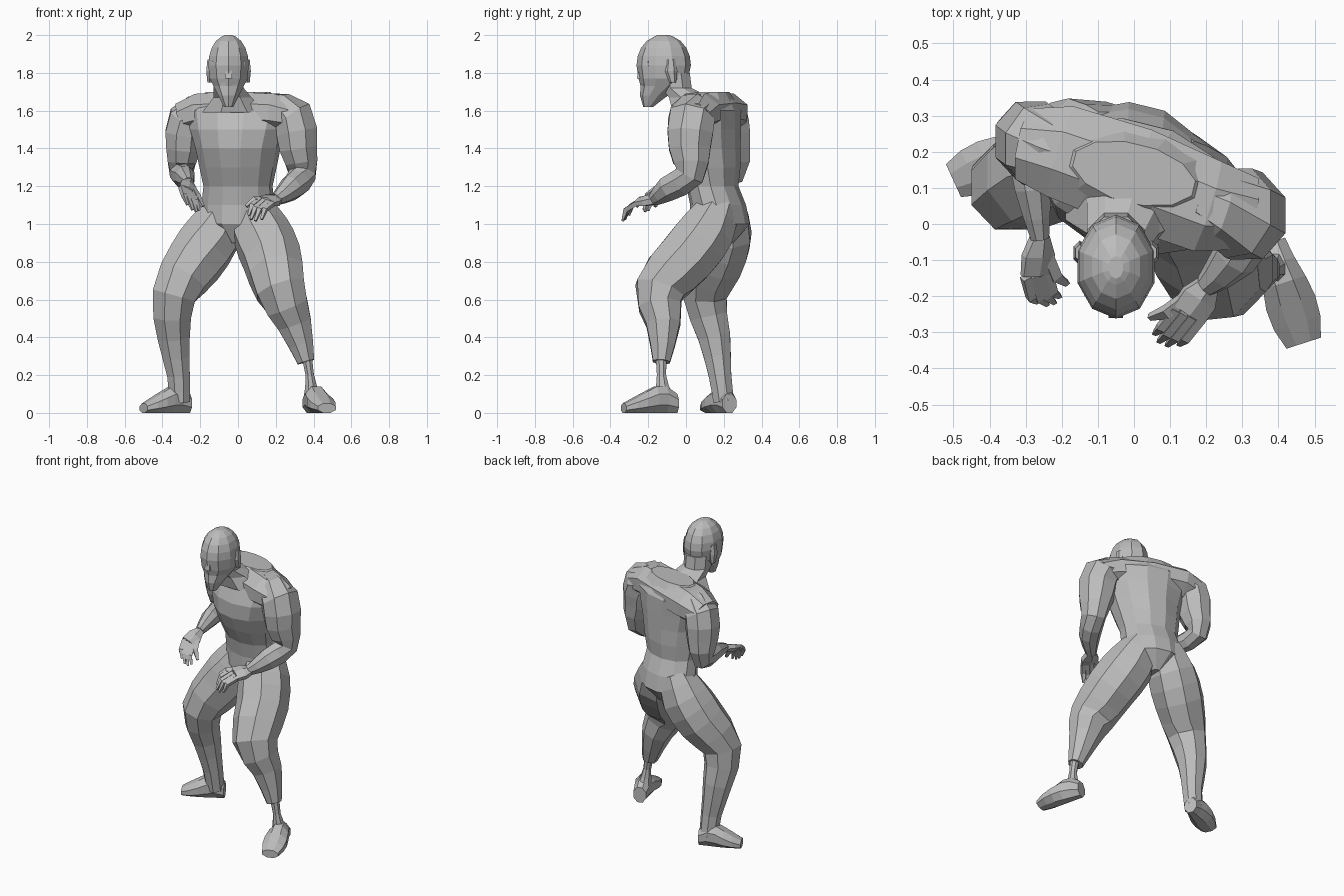
import bpy
import bmesh
from math import cos, sin, pi
from mathutils import Vector

cube = bpy.data.objects.get("Cube")
if cube:
    bpy.data.objects.remove(cube, do_unlink=True)

grey = bpy.data.materials.new("plain_grey")
grey.use_nodes = True
grey.diffuse_color = (.5, .5, .5, 1)
shader = grey.node_tree.nodes["Principled BSDF"]
shader.inputs["Base Color"].default_value = grey.diffuse_color

X_AXIS = Vector((1, 0, 0))
Z_AXIS = Vector((0, 0, 1))
BODY_SIDE = Vector((.97, -.24, 0))
HEAD_X = -.05


def loft(name, sections, side=X_AXIS, axis=None, sides=8):
    """Skin rings given as (centre, half width, half depth) along a path."""
    bm = bmesh.new()
    centres = [Vector(centre) for centre, width, depth in sections]
    grow = 1 / cos(pi / sides)
    last = len(centres) - 1
    rings = []
    for i, (centre, width, depth) in enumerate(sections):
        along = axis or centres[min(i + 1, last)] - centres[max(i - 1, 0)]
        along = along.normalized()
        across = (side - along * side.dot(along)).normalized()
        forward = along.cross(across)
        ring = []
        for k in range(sides):
            angle = 2 * pi * (k + .5) / sides
            offset = across * cos(angle) * width + forward * sin(angle) * depth
            ring.append(bm.verts.new(centres[i] + offset * grow))
        rings.append(ring)
    for low, high in zip(rings, rings[1:]):
        for k in range(sides):
            n = (k + 1) % sides
            bm.faces.new((low[k], low[n], high[n], high[k]))
    bm.faces.new(rings[0])
    bm.faces.new(rings[-1])
    bmesh.ops.recalc_face_normals(bm, faces=bm.faces)
    mesh = bpy.data.meshes.new(name)
    bm.to_mesh(mesh)
    bm.free()
    mesh.materials.append(grey)
    obj = bpy.data.objects.new(name, mesh)
    bpy.context.collection.objects.link(obj)


def limb(name, joints, depth_ratio=1.1):
    """Muscled limb: one smooth curve through joints of (x, y, z, radius)."""
    points = [Vector(joint) for joint in joints]
    last = len(points) - 1
    sections = []
    for i in range(last):
        a, b = points[i], points[i + 1]
        leave = (b - points[max(i - 1, 0)]) / 2
        arrive = (points[min(i + 2, last)] - a) / 2
        for t in (0, .5):
            u = 1 - t
            sections.append(a * (u * u * (1 + 2 * t)) + b * (t * t * (1 + 2 * u))
                            + leave * (t * u * u) - arrive * (t * t * u))
    sections.append(points[-1])
    loft(name, [(p.xyz, p.w, p.w * depth_ratio) for p in sections])


def foot(name, heel, toe):
    """Flat-soled foot, highest over the ankle and broad at the toes."""
    heel, toe = Vector(heel), Vector(toe)
    direction = toe - heel
    heights = (.1, .14, .14, .11, .08, .05)
    sections = []
    for i, height in enumerate(heights):
        t = i / (len(heights) - 1)
        width = .04 + .025 * sin(pi * t ** 1.5) + .01 * t
        sections.append((heel + direction * t + Z_AXIS * height / 2, width, height / 2))
    loft(name, sections, side=direction.cross(Z_AXIS), axis=direction)


def hand(label, wrist, knuckles, tips, spread):
    """Tapered palm, four bent fingers and a thumb."""
    wrist, knuckles = Vector(wrist), Vector(knuckles)
    tips, spread = Vector(tips), Vector(spread)
    width = spread.length
    curl = tips - knuckles
    middle = wrist.lerp(knuckles, .5)
    loft(label + "_palm", [(wrist, width / 2, width / 2), (middle, width, width / 2),
                           (knuckles, width, width / 3)], side=spread, sides=6)

    def digit(part, base, tip, thickness):
        bend = base.lerp(tip, .5) + (knuckles - wrist) * .2 + Z_AXIS * thickness
        loft(label + part, [(base, thickness, thickness), (bend, thickness, thickness),
                            (tip, thickness / 2, thickness / 2)], side=spread, sides=4)

    for i, length in enumerate((.85, 1, 1, .85)):
        base = knuckles + spread * (i / 2 - .75)
        digit(f"_finger_{i + 1}", base, base + curl * length, .012)
    digit("_thumb", middle - spread / 2, knuckles - spread * 1.6 + curl / 2, .015)


# Torso in even steps from crotch to shoulders, turned slightly to its right
torso_rows = ((.17, .04, .08), (.18, .19, .15), (.17, .19, .14), (.14, .18, .13),
              (.12, .2, .16), (.1, .22, .18), (.1, .25, .18), (.12, .27, .16),
              (.14, .17, .08))
loft("torso", [((0, y, .9 + i / 10), width, depth)
               for i, (y, width, depth) in enumerate(torso_rows)],
     side=BODY_SIDE, axis=Z_AXIS, sides=12)

# Shoulder yoke joining both deltoids across the upper back
loft("shoulder_yoke", [((-.3, .22, 1.56), .08, .1), ((-.2, .2, 1.59), .1, .13),
                       ((0, .13, 1.6), .1, .14), ((.2, .05, 1.59), .1, .13),
                       ((.32, .03, 1.56), .08, .1)], side=Z_AXIS)

# Sloping neck with a wide base
loft("neck", [((-.02, .07, 1.59), .17, .14), ((-.03, .02, 1.67), .1, .11),
              ((HEAD_X, -.05, 1.72), .08, .08), ((HEAD_X, -.06, 1.8), .08, .08)],
     axis=Z_AXIS)

# Head: narrow bearded jaw below a rounded skull
head = [((HEAD_X, -.2, 1.62), .025, .025), ((HEAD_X, -.17, 1.68), .055, .07),
        ((HEAD_X, -.13, 1.73), .08, .105), ((HEAD_X, -.12, 1.77), .1, .125)]
for step in range(5):
    angle = step * pi / 10
    head.append(((HEAD_X, -.118, 1.84 + .16 * sin(angle)),
                 .107 * cos(angle) ** .9, .137 * cos(angle) ** .9))
head.append(((HEAD_X, -.12, 2), .02, .03))
loft("head", head, axis=Z_AXIS, sides=10)
loft("nose", [((HEAD_X, -.235, 1.77), .02, .025), ((HEAD_X, -.235, 1.85), .01, .01)],
     axis=Z_AXIS, sides=4)
loft("moustache", [((HEAD_X, -.21, 1.73), .045, .025),
                   ((HEAD_X, -.22, 1.77), .03, .025)], axis=Z_AXIS, sides=6)
for label, s in (("left", 1), ("right", -1)):
    loft(label + "_brow", [((HEAD_X + s * .01, -.24, 1.84), .012, .012),
                           ((HEAD_X + s * .08, -.19, 1.85), .012, .012)],
         side=Z_AXIS, sides=4)
    ear_x = HEAD_X + s * .1
    loft(label + "_ear", [((ear_x, -.07, 1.75), .012, .015),
                          ((ear_x, -.08, 1.81), .018, .03),
                          ((ear_x, -.08, 1.87), .012, .02)], axis=Z_AXIS, sides=6)

# Arms: shoulder, deltoid, upper arm, elbow, forearm, wrist
limb("left_arm", ((.16, .07, 1.62, .07), (.29, .03, 1.56, .11), (.32, .02, 1.4, .1),
                  (.34, .02, 1.26, .07), (.28, -.09, 1.19, .06), (.2, -.17, 1.13, .03)))
limb("right_arm", ((-.16, .19, 1.62, .07), (-.27, .22, 1.55, .1), (-.29, .24, 1.4, .09),
                   (-.3, .25, 1.27, .06), (-.28, .1, 1.25, .05), (-.26, -.04, 1.22, .025)))
hand("left", (.21, -.16, 1.13), (.15, -.25, 1.12), (.08, -.33, 1.02), (.045, -.02, -.015))
hand("right", (-.26, -.03, 1.22), (-.27, -.14, 1.18), (-.23, -.22, 1.07), (-.04, -.01, .02))

# Left leg: bent, ending in a cuff over a thin peg
limb("left_leg", ((.07, .18, 1.1, .1), (.12, .11, .96, .145), (.18, 0, .82, .15),
                  (.225, -.14, .65, .13), (.3, -.12, .47, .09), (.36, -.13, .27, .045)),
     depth_ratio=1)
limb("left_peg", ((.36, -.13, .32, .03), (.38, -.13, .2, .022), (.39, -.12, .1, .04)))
foot("left_foot", (.38, -.05, 0), (.47, -.33, 0))

# Right leg: wide stance, set further back
limb("right_leg", ((-.06, .21, 1.1, .1), (-.13, .2, .95, .145), (-.23, .16, .8, .145),
                   (-.34, .1, .62, .115), (-.34, .15, .4, .085), (-.315, .18, .2, .06),
                   (-.31, .2, .06, .055)), depth_ratio=1)
foot("right_foot", (-.26, .23, 0), (-.5, .12, 0))
